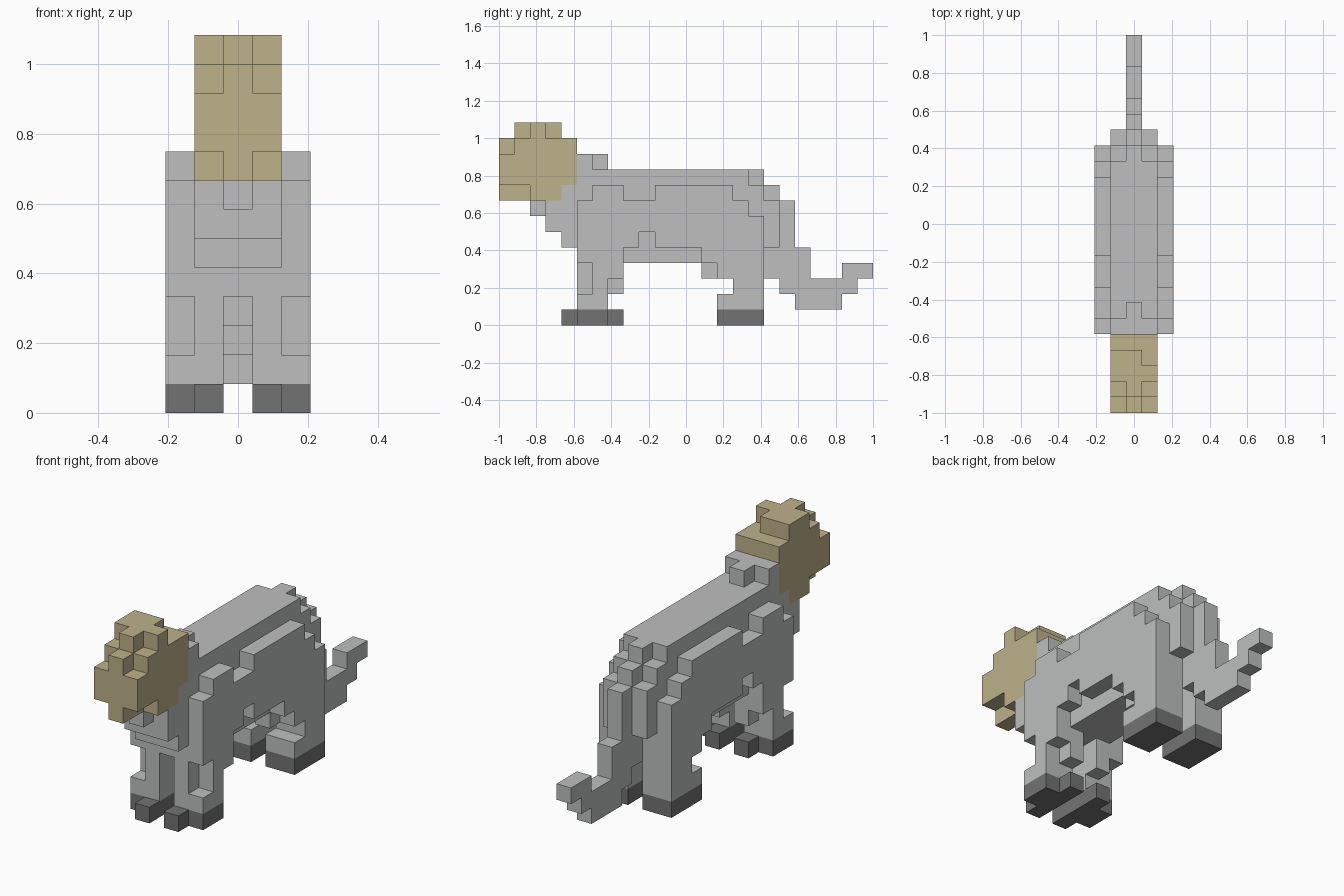
import bpy
import bmesh
from mathutils import Vector

default_cube = bpy.data.objects.get("Cube")
if default_cube:
    bpy.data.objects.remove(default_cube, do_unlink=True)

UNIT = 1 / 12  # edge length of one block

# Groups of block columns across the width
CORE = (0,)
SIDES = (-1, 1)
RIGHT_SIDE = (-1,)
BROAD = (-1, 0, 1)
FLANKS = (-2, 2)
PAIRS = (-2, -1, 1, 2)


def make_material(name, color):
    mat = bpy.data.materials.new(name)
    mat.use_nodes = True
    rgba = (*color, 1)
    mat.diffuse_color = rgba
    mat.node_tree.nodes["Principled BSDF"].inputs["Base Color"].default_value = rgba
    return mat


def box(columns, y_start, y_end, z_start, z_end):
    """Cells filling a block range in the given columns."""
    return {(x, y, z) for x in columns
            for y in range(y_start, y_end)
            for z in range(z_start, z_end)}


def build_part(name, material, *boxes):
    """Make one object from the outer skin of the joined blocks."""
    cells = set().union(*boxes)
    bm = bmesh.new()
    for cell in cells:
        centre = Vector(cell) + Vector((0, 0.5, 0.5))
        for axis in range(3):
            for sign in (-1, 1):
                normal = Vector((0, 0, 0))
                normal[axis] = sign
                if tuple(int(c) for c in Vector(cell) + normal) in cells:
                    continue
                u = Vector((0, 0, 0))
                u[(axis + 1) % 3] = 0.5
                v = normal.cross(u)
                middle = centre + normal / 2
                corners = (-u - v, u - v, u + v, v - u)
                bm.faces.new([bm.verts.new((middle + c) * UNIT) for c in corners])
    bmesh.ops.remove_doubles(bm, verts=bm.verts[:], dist=UNIT / 100)
    bmesh.ops.dissolve_limit(bm, angle_limit=0.01, verts=bm.verts[:], edges=bm.edges[:])
    mesh = bpy.data.meshes.new(name)
    bm.to_mesh(mesh)
    bm.free()
    mesh.materials.append(material)
    obj = bpy.data.objects.new(name, mesh)
    bpy.context.collection.objects.link(obj)
    return obj


tan = make_material("tan", (0.51, 0.445, 0.254))
grey = make_material("light grey", (0.508, 0.521, 0.515))
dark = make_material("dark grey", (0.171, 0.171, 0.171))

# Head with stepped face and uneven crown
build_part(
    "head", tan,
    box(BROAD, -11, -7, 9, 12),
    box(CORE, -12, -8, 8, 12),
    box(SIDES, -12, -11, 9, 11),
    box(SIDES, -10, -8, 8, 9),
    box(CORE, -11, -8, 12, 13),
    box(SIDES, -10, -9, 12, 13),
    box(RIGHT_SIDE, -9, -8, 12, 13))

# Torso with stepped throat, nape and rump
build_part(
    "torso", grey,
    box(CORE, -10, -9, 7, 8),
    box(BROAD, -9, -8, 6, 8),
    box(BROAD, -8, -7, 5, 9),
    box(BROAD, -7, -6, 10, 11),
    box(CORE, -6, -5, 10, 11),
    box(BROAD, -7, 4, 4, 10),
    box(CORE, 4, 5, 4, 10),
    box(SIDES, 4, 5, 4, 9),
    box(SIDES, 5, 6, 5, 8))

# Shoulders, ribs and haunches on both flanks
build_part(
    "flanks", grey,
    box(FLANKS, -7, -6, 4, 8),
    box(FLANKS, -6, -4, 3, 9),
    box(FLANKS, -4, -3, 5, 8),
    box(FLANKS, -3, -2, 6, 8),
    box(FLANKS, -2, 1, 5, 9),
    box(FLANKS, 1, 2, 4, 9),
    box(FLANKS, 2, 3, 3, 9),
    box(FLANKS, 3, 4, 3, 8),
    box(FLANKS, 4, 5, 3, 7))

# Legs
build_part(
    "front_legs", grey,
    box(SIDES, -7, -5, 1, 4),
    box(SIDES, -5, -4, 2, 4),
    box(FLANKS, -7, -5, 1, 2),
    box(FLANKS, -6, -5, 2, 3))
build_part(
    "rear_legs", grey,
    box(PAIRS, 3, 5, 1, 3),
    box(SIDES, 1, 5, 3, 4),
    box(PAIRS, 2, 3, 1, 2))

# Feet
build_part(
    "front_feet", dark,
    box(SIDES, -8, -4, 0, 1),
    box(FLANKS, -7, -5, 0, 1))
build_part("rear_feet", dark, box(PAIRS, 2, 5, 0, 1))

# Tail, dropping from the rump and curling up at the tip
build_part(
    "tail", grey,
    box(CORE, 5, 6, 3, 9),
    box(CORE, 6, 7, 2, 8),
    box(CORE, 7, 8, 1, 5),
    box(CORE, 8, 10, 1, 3),
    box(CORE, 10, 11, 2, 4),
    box(CORE, 11, 12, 3, 4))
